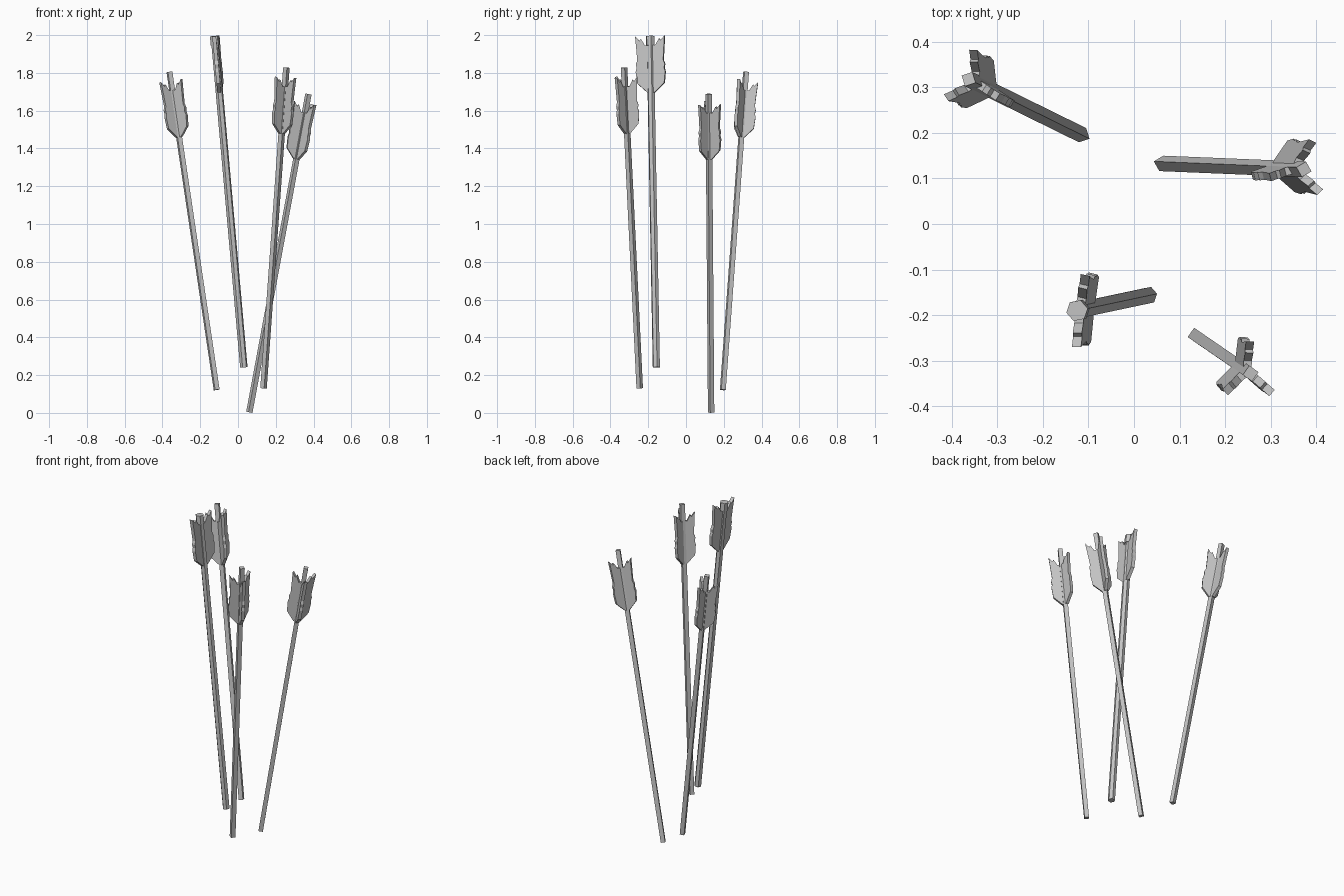
import bpy
import bmesh
from math import radians, cos, sin
from mathutils import Vector, Matrix

cube = bpy.data.objects.get("Cube")
if cube:
    bpy.data.objects.remove(cube, do_unlink=True)

grey = bpy.data.materials.new("weathered_grey")
grey.use_nodes = True
colour = (0.55, 0.55, 0.55, 1)
grey.diffuse_color = colour
grey.node_tree.nodes["Principled BSDF"].inputs["Base Color"].default_value = colour

# Ragged feather outline: (share of fin width, height above fin base)
FEATHER = [(0, 0), (0.25, 0.0), (0.92, 0.05), (1, 0.11), (0.93, 0.13), (0.98, 0.15),
           (0.88, 0.17), (0.93, 0.23), (1, 0.3), (0.72, 0.275), (0.62, 0.285),
           (0.35, 0.25), (0, 0.25)]


def finish(name, bm, matrix):
    """Turn a bmesh into a flat-shaded grey object."""
    bmesh.ops.recalc_face_normals(bm, faces=bm.faces)
    mesh = bpy.data.meshes.new(name)
    bm.to_mesh(mesh)
    bm.free()
    mesh.materials.append(grey)
    obj = bpy.data.objects.new(name, mesh)
    obj.matrix_world = matrix
    bpy.context.collection.objects.link(obj)


def rod(name, matrix, sides, radius, start, end, turn):
    """Prism along local z with its first corner at the given angle."""
    bm = bmesh.new()
    ring = [radians(turn + 360 * i / sides) for i in range(sides)]
    face = bm.faces.new([bm.verts.new((radius * cos(a), radius * sin(a), start)) for a in ring])
    side = bmesh.ops.extrude_face_region(bm, geom=[face])
    top = [v for v in side["geom"] if isinstance(v, bmesh.types.BMVert)]
    bmesh.ops.translate(bm, verts=top, vec=(0, 0, end - start))
    if not face.is_valid or len(bm.faces) < sides + 2:
        bm.faces.new([v for v in bm.verts if v not in top])
    finish(name, bm, matrix)


def fin(name, matrix, angle, width, base, thick):
    """Thick feather plate standing out from the shaft."""
    bm = bmesh.new()
    outlines = [[bm.verts.new((r * width, y, base + z)) for r, z in FEATHER]
                for y in (-thick / 2, thick / 2)]
    for outline in outlines:
        bm.faces.new(outline)
    a, b = outlines
    for i in range(len(a)):
        bm.faces.new((a[i - 1], a[i], b[i], b[i - 1]))
    finish(name, bm, matrix @ Matrix.Rotation(radians(angle), 4, "Z"))


def arrow(name, foot, tip, sides, radius, turn, fins, width, drop, thick):
    foot, tip = Vector(foot), Vector(tip)
    axis = tip - foot
    length = axis.length
    lean = Vector((0, 0, 1)).rotation_difference(axis).to_matrix().to_4x4()
    matrix = Matrix.Translation(foot) @ lean
    rod(name + "_shaft", matrix, sides, radius, 0, length, turn)
    if sides == 6:
        rod(name + "_nock", matrix, sides, radius * 1.2, length - 0.05, length, turn)
    for i, angle in enumerate(fins):
        fin(f"{name}_feather_{i + 1}", matrix, angle, width, length - drop, thick)


# Four arrows stuck at different angles
arrow("right_back_arrow", (-0.113, 0.195, 0.122), (-0.363, 0.318, 1.805),
      4, 0.0175, 153, (88, 213, 328), 0.068, 0.35, 0.018)
arrow("right_front_arrow", (0.031, -0.157, 0.241), (-0.125, -0.19, 1.995),
      6, 0.02, 11, (77, 269), 0.08, 0.3, 0.02)
arrow("left_front_arrow", (0.135, -0.245, 0.13), (0.256, -0.328, 1.828),
      4, 0.0175, 10, (88, 220, 318), 0.068, 0.35, 0.018)
arrow("left_back_arrow", (0.06, 0.133, 0.003), (0.373, 0.12, 1.688),
      4, 0.0175, 165, (65, 195, 312), 0.068, 0.35, 0.018)
